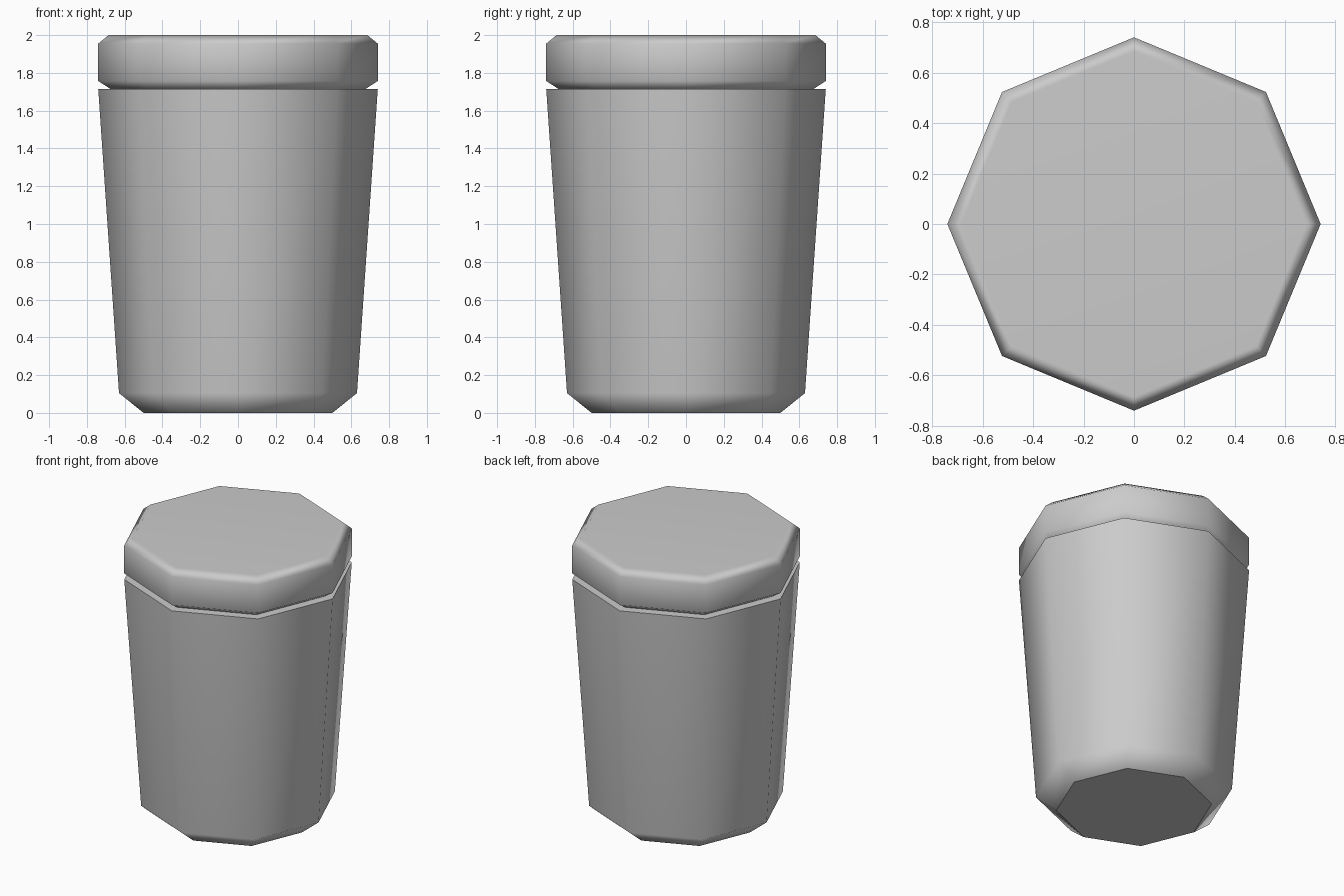
import bpy
import bmesh
from math import cos, sin, tau

SIDES = 8

cube = bpy.data.objects.get("Cube")
if cube:
    bpy.data.objects.remove(cube, do_unlink=True)

# One plain grey for the whole model
grey = bpy.data.materials.new("plain grey")
grey.use_nodes = True
colour = (0.6, 0.6, 0.6, 1)
grey.diffuse_color = colour
grey.node_tree.nodes["Principled BSDF"].inputs["Base Color"].default_value = colour


def turned_part(name, profile, sharp_top):
    """Eight-sided closed solid from (radius, height) pairs, bottom to top."""
    bm = bmesh.new()
    rings = [[bm.verts.new((r * cos(tau * i / SIDES), r * sin(tau * i / SIDES), z))
              for i in range(SIDES)] for r, z in profile]
    for low, high in zip(rings, rings[1:]):
        for i in range(SIDES):
            j = (i + 1) % SIDES
            bm.faces.new((low[i], low[j], high[j], high[i]))
    bottom = bm.faces.new(rings[0][::-1])
    top = bm.faces.new(rings[-1])
    for face in bm.faces:
        face.smooth = True
    # Crisp outlines around the flat ends
    for cap in ([bottom, top] if sharp_top else [bottom]):
        for edge in cap.edges:
            edge.smooth = False
    mesh = bpy.data.meshes.new(name)
    bm.to_mesh(mesh)
    bm.free()
    mesh.materials.append(grey)
    obj = bpy.data.objects.new(name, mesh)
    bpy.context.collection.objects.link(obj)
    # Keep the broad faces flat and shade only the bevels
    weighted = obj.modifiers.new("weighted normals", "WEIGHTED_NORMAL")
    weighted.keep_sharp = True
    return obj


# Tapered cup with a bevelled foot
turned_part("cup_body", [(0.50, 0), (0.63, 0.105), (0.74, 1.715)], True)

# Lid bevelled above and below
turned_part("lid", [(0.675, 1.715), (0.74, 1.757), (0.74, 1.955), (0.685, 2.0)], False)
